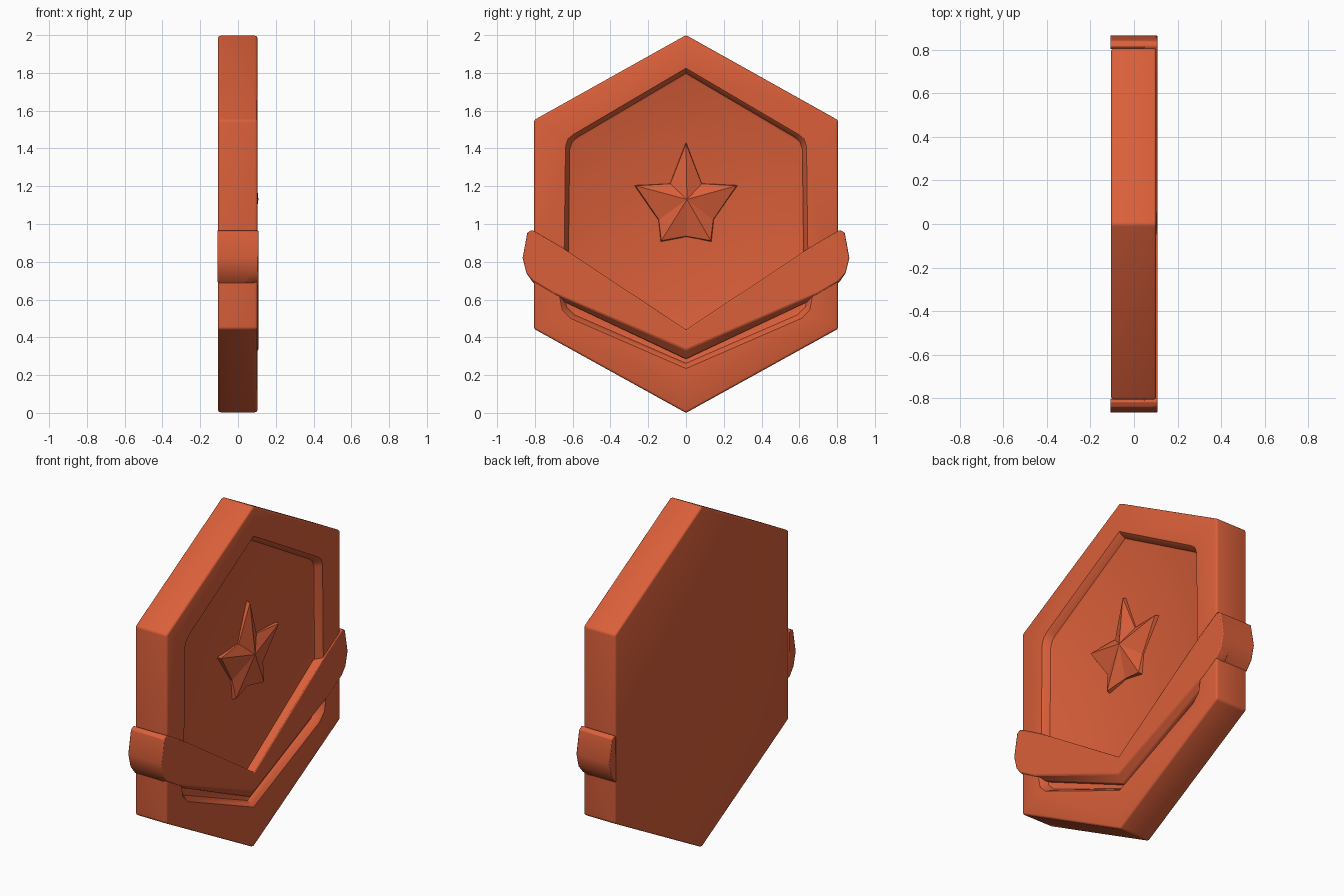
import bpy, bmesh, math
from mathutils import Vector

if "Cube" in bpy.data.objects:
    bpy.data.objects.remove(bpy.data.objects["Cube"])

mat = bpy.data.materials.new("burnt_orange")
mat.diffuse_color = (0.70, 0.115, 0.042, 1)
mat.use_nodes = True
mat.node_tree.nodes["Principled BSDF"].inputs["Base Color"].default_value = mat.diffuse_color


def mirror(half):
    """Close a right-hand (y >= 0) outline, top to bottom, across y = 0."""
    return half + [(-y, z) for y, z in reversed(half) if y > 0]


def finish(name, bm, bevel=0.0, segs=3):
    bmesh.ops.recalc_face_normals(bm, faces=bm.faces)
    me = bpy.data.meshes.new(name)
    bm.to_mesh(me)
    bm.free()
    ob = bpy.data.objects.new(name, me)
    bpy.context.collection.objects.link(ob)
    me.materials.append(mat)
    if bevel:
        m = ob.modifiers.new("soft_edges", 'BEVEL')
        m.width, m.segments, m.limit_method = bevel, segs, 'ANGLE'
        m.angle_limit = math.radians(35)
    return ob


def prism(rings):
    """Loft equal-length (y, z) outlines placed at given x, capped at both ends."""
    bm = bmesh.new()
    loops = [[bm.verts.new((x, y, z)) for y, z in pts] for x, pts in rings]
    n = len(loops[0])
    for a, b in zip(loops, loops[1:]):
        for i in range(n):
            j = (i + 1) % n
            bm.faces.new((a[i], a[j], b[j], b[i]))
    bm.faces.new(loops[0])
    bm.faces.new(loops[-1])
    return bm


def smooth(ob, angle=35):
    bpy.ops.object.select_all(action='DESELECT')
    ob.select_set(True)
    bpy.context.view_layer.objects.active = ob
    bpy.ops.object.shade_smooth_by_angle(angle=math.radians(angle))


# Hexagonal plaque
hexa = mirror([(0, 2.0), (0.805, 1.55), (0.805, 0.445), (0, 0.0)])
plaque = finish("plaque", prism([(-0.105, hexa), (0.102, hexa)]), 0.012)

# Recess cutter with rounded corners and sloping walls
half = [(0, 1.825), (0.595, 1.475), (0.625, 1.45), (0.638, 1.41), (0.645, 0.85),
        (0.67, 0.62), (0.655, 0.545), (0.61, 0.50), (0, 0.235)]
rim = mirror(half)


def shrink(s):
    return [(y * s, 1.03 + (z - 1.03) * s) for y, z in rim]


cutter = finish("recess_cutter", prism([(0.056, shrink(0.95)), (0.061, shrink(0.965)),
                                        (0.09, shrink(0.985)), (0.102, shrink(1.0)),
                                        (0.15, shrink(1.0))]))
cutter.hide_render = True
cut = plaque.modifiers.new("recess", 'BOOLEAN')
cut.object, cut.solver = cutter, 'EXACT'
bpy.context.view_layer.objects.active = plaque
for m in [m.name for m in plaque.modifiers]:
    bpy.ops.object.modifier_apply(modifier=m)
bpy.data.objects.remove(cutter)
smooth(plaque)

# V-shaped ribbon across the front
band = mirror([(0, 0.44), (0.64, 0.865), (0.815, 0.968), (0.84, 0.955), (0.865, 0.82),
               (0.845, 0.74), (0.81, 0.70), (0.70, 0.635), (0, 0.335)])
low = mirror([(0, 0.44), (0.64, 0.865), (0.815, 0.968), (0.84, 0.955), (0.865, 0.82),
              (0.845, 0.74), (0.81, 0.69), (0.68, 0.605), (0, 0.285)])
# the V outline starts and ends on y = 0, so it closes through the mirrored half
ribbon = finish("ribbon", prism([(0.045, low), (0.075, low), (0.108, band)]), 0.006, 2)
smooth(ribbon)

# Ribbon ends wrapping the plaque's side edges
end = [(0.79, 0.955), (0.815, 0.968), (0.84, 0.955), (0.865, 0.82),
       (0.845, 0.74), (0.81, 0.695), (0.79, 0.685)]
for side, sgn in (("right", 1), ("left", -1)):
    pts = [(sgn * max(y, 0.802), z) for y, z in end]
    smooth(finish("ribbon_end_" + side, prism([(-0.108, pts), (0.09, pts)]), 0.004, 2))

# Faceted star
star = mirror([(0, 1.435), (0.085, 1.215), (0.275, 1.205), (0.148, 1.02),
               (0.135, 0.905), (0, 0.93)])
bm = bmesh.new()
peak = bm.verts.new((0.108, 0.005, 1.13))
base, top = [], []
for i, (y, z) in enumerate(star):
    base.append(bm.verts.new((0.05, y, z)))
    top.append(bm.verts.new((0.078 if i % 2 == 0 else 0.062, y * 0.97, 1.13 + (z - 1.13) * 0.97)))
for i in range(len(star)):
    j = (i + 1) % len(star)
    bm.faces.new((base[i], base[j], top[j], top[i]))
    bm.faces.new((top[i], top[j], peak))
bm.faces.new(base)
finish("star", bm)
